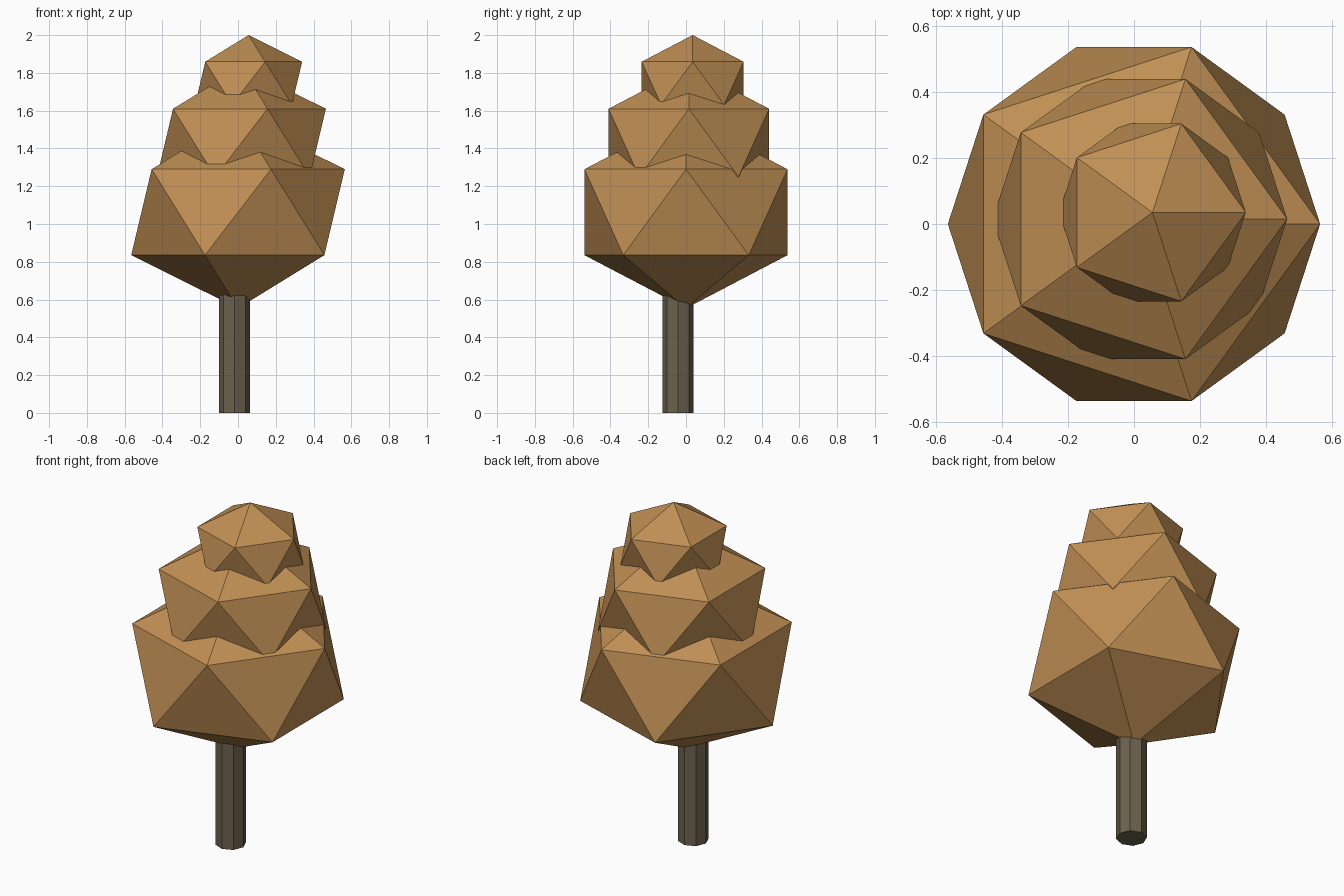
import bpy

if "Cube" in bpy.data.objects:
    bpy.data.objects.remove(bpy.data.objects["Cube"])


def srgb(r, g, b):
    def lin(c):
        c /= 255
        return c / 12.92 if c <= 0.04045 else ((c + 0.055) / 1.055) ** 2.4
    return (lin(r), lin(g), lin(b), 1)


def material(name, color):
    mat = bpy.data.materials.new(name)
    mat.diffuse_color = color
    mat.use_nodes = True
    mat.node_tree.nodes["Principled BSDF"].inputs["Base Color"].default_value = mat.diffuse_color
    return mat


leaf_brown = material("autumn_leaf_brown", srgb(192, 143, 84))
bark_grey = material("bark_grey_brown", srgb(108, 98, 78))

# Trunk: slim octagonal post running up into the crown
bpy.ops.mesh.primitive_cylinder_add(vertices=8, radius=0.082, depth=0.8,
                                    location=(-0.018, -0.042, 0.4))
trunk = bpy.context.object
trunk.name = "trunk"
trunk.data.materials.append(bark_grey)

# Crown: three flattened icosahedra, stacked and slightly offset
SQUASH = 0.805
tiers = [
    ("lower_foliage", 0.632, (0.0, 0.0, 1.0625)),
    ("middle_foliage", 0.5, (0.018, 0.015, 1.43)),
    ("upper_foliage", 0.317, (0.056, 0.035, 1.745)),
]
for name, radius, center in tiers:
    bpy.ops.mesh.primitive_ico_sphere_add(subdivisions=1, radius=radius, location=center)
    tier = bpy.context.object
    tier.name = name
    tier.scale.z = SQUASH
    bpy.ops.object.transform_apply(location=False, rotation=False, scale=True)
    tier.data.materials.append(leaf_brown)
